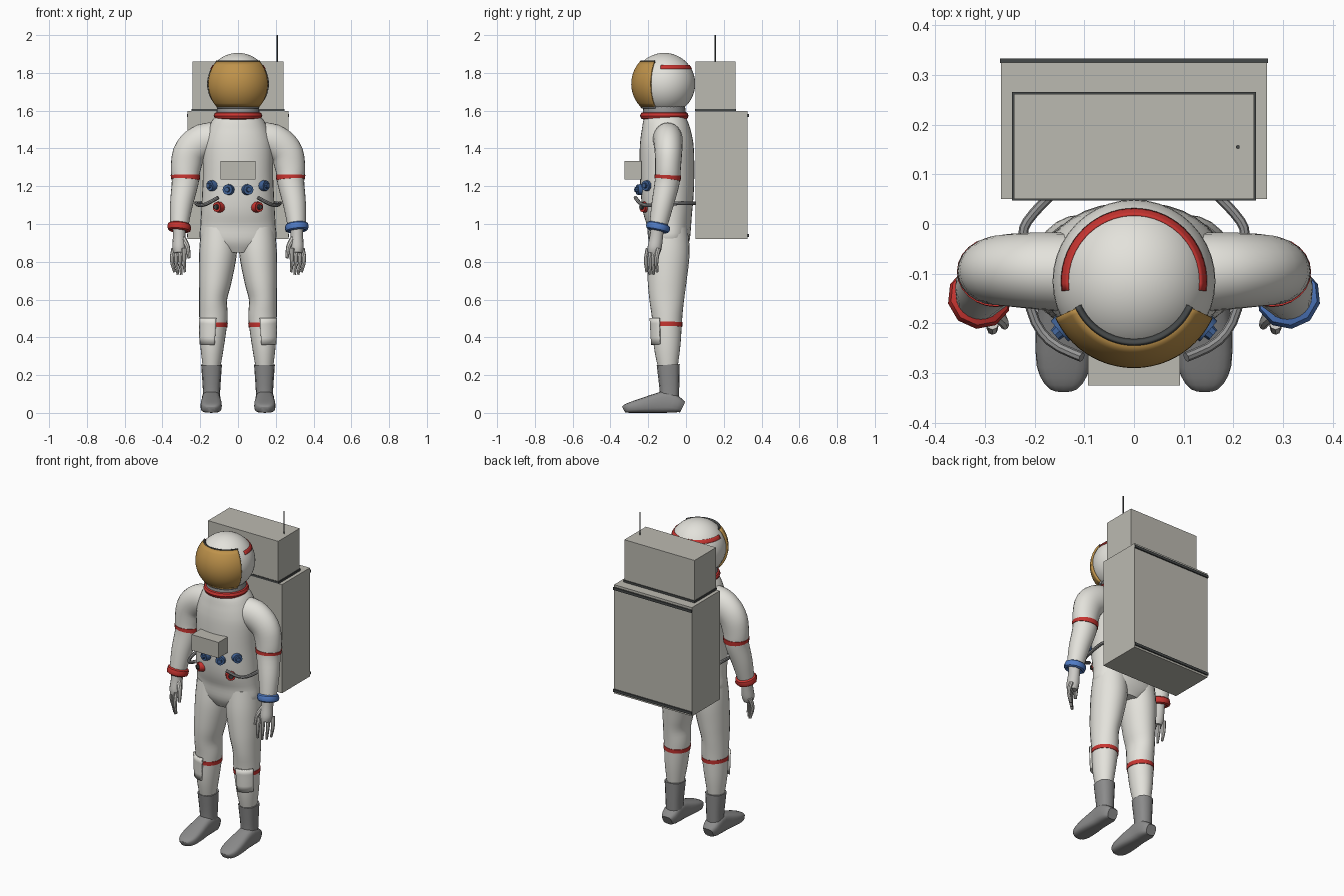
import bpy, bmesh
from math import sin, cos, pi, radians, sqrt, copysign
from mathutils import Vector, Matrix

cube = bpy.data.objects.get("Cube")
if cube:
    bpy.data.objects.remove(cube, do_unlink=True)


def material(name, r, g, b):
    m = bpy.data.materials.new(name)
    m.use_nodes = True
    m.diffuse_color = (r, g, b, 1)
    m.node_tree.nodes["Principled BSDF"].inputs["Base Color"].default_value = (r, g, b, 1)
    return m


SUIT = material("suit white", 0.77, 0.76, 0.71)
PACK = material("pack grey", 0.5, 0.49, 0.44)
GOLD = material("visor gold", 0.52, 0.29, 0.07)
RED = material("stripe red", 0.58, 0.035, 0.03)
BLUE = material("cuff blue", 0.08, 0.2, 0.56)
DIAL = material("dial blue", 0.05, 0.12, 0.3)
BOOT = material("boot grey", 0.26, 0.26, 0.26)
METAL = material("hose grey", 0.3, 0.3, 0.3)
TRIM = material("trim dark", 0.06, 0.065, 0.065)
GLOVE = material("glove grey", 0.6, 0.59, 0.56)


def finish(name, bm, mat, smooth=True):
    bmesh.ops.recalc_face_normals(bm, faces=bm.faces)
    me = bpy.data.meshes.new(name)
    bm.to_mesh(me)
    bm.free()
    me.materials.append(mat)
    if smooth:
        me.shade_smooth()
        me.set_sharp_from_angle(angle=radians(38))
    ob = bpy.data.objects.new(name, me)
    bpy.context.collection.objects.link(ob)
    return ob


def box(name, mat, x, y, z):
    bm = bmesh.new()
    size = [b - a for a, b in (x, y, z)]
    mid = [(a + b) / 2 for a, b in (x, y, z)]
    bmesh.ops.create_cube(bm, matrix=Matrix.Translation(mid) @ Matrix.Diagonal((*size, 1)))
    return finish(name, bm, mat, False)


def spline(pts, t):
    """Catmull-Rom sample of control rings at index t."""
    i = min(int(t), len(pts) - 2)
    f = t - i
    a, b, c, d = (pts[max(0, min(k, len(pts) - 1))] for k in range(i - 1, i + 3))
    return [(2 * q + (r - p) * f + (2 * p - 5 * q + 4 * r - s) * f * f
             + (3 * q - p - 3 * r + s) * f ** 3) / 2 for p, q, r, s in zip(a, b, c, d)]


def loft(name, mat, pts, t0=0, t1=None, grow=0, arc=None, hint=(0, 1, 0), power=2, sides=24, steps=4):
    """Skin through rings (x, y, z, half width, half depth); arc gives an open shell."""
    t1 = len(pts) - 1 if t1 is None else t1
    n = max(2, round((t1 - t0) * steps))
    bm, rings = bmesh.new(), []
    a0, a1 = arc or (0, 2 * pi)
    for k in range(n + 1):
        t = t0 + (t1 - t0) * k / n
        x, y, z, rx, ry = spline(pts, t)
        ahead = Vector(spline(pts, min(t + 0.05, len(pts) - 1))[:3])
        behind = Vector(spline(pts, max(t - 0.05, 0))[:3])
        tan = (ahead - behind).normalized()
        u = Vector(hint).cross(tan).normalized()
        v = tan.cross(u)
        ring = []
        for j in range(sides + bool(arc)):
            a = a0 + (a1 - a0) * j / sides
            c, s = (copysign(abs(w) ** (2 / power), w) for w in (cos(a), sin(a)))
            ring.append(bm.verts.new(Vector((x, y, z)) + u * c * (rx + grow) + v * s * (ry + grow)))
        rings.append(ring)
    for p, q in zip(rings, rings[1:]):
        for j in range(sides):
            k = (j + 1) % len(p)
            bm.faces.new((p[j], p[k], q[k], q[j]))
    if not arc:
        bm.faces.new(rings[0])
        bm.faces.new(rings[-1])
    ob = finish(name, bm, mat)
    if arc:
        ob.modifiers.new("thickness", "SOLIDIFY").thickness = 0.012
        ob.modifiers["thickness"].offset = 0
    return ob


def ring(name, mat, centre, axis, major, minor, height, seg=32, sides=8):
    """Torus with an oval section around an axis."""
    rot = Vector(axis).to_track_quat("Z", "Y").to_matrix().to_4x4()
    bm = bmesh.new()
    loops = []
    for i in range(seg):
        a = 2 * pi * i / seg
        loops.append([bm.verts.new(Vector(centre) + rot @ Vector((
            (major + minor * cos(b)) * cos(a), (major + minor * cos(b)) * sin(a), height * sin(b))))
            for b in (2 * pi * j / sides for j in range(sides))])
    for i in range(seg):
        p, q = loops[i], loops[(i + 1) % seg]
        for j in range(sides):
            k = (j + 1) % sides
            bm.faces.new((p[j], p[k], q[k], q[j]))
    return finish(name, bm, mat)


def cylinder(name, mat, centre, axis, r1, r2, depth, sides=12):
    bm = bmesh.new()
    rot = Vector(axis).to_track_quat("Z", "Y").to_matrix().to_4x4()
    bmesh.ops.create_cone(bm, cap_ends=True, segments=sides, radius1=r1, radius2=r2, depth=depth,
                          matrix=Matrix.Translation(centre) @ rot)
    return finish(name, bm, mat)


HEAD = Vector((0, -0.115, 1.742))


def dome_patch(name, mat, r, az0, az1, z0, z1, thick, cols=32, rows=12):
    """Part of a sphere around the head; azimuth 0 faces the front."""
    bm = bmesh.new()
    grid = []
    for i in range(rows + 1):
        z = z0 + (z1 - z0) * i / rows
        w = sqrt(r * r - z * z)
        angles = [radians(az0 + (az1 - az0) * j / cols) for j in range(cols + 1)]
        grid.append([bm.verts.new(HEAD + Vector((w * sin(a), -w * cos(a), z))) for a in angles])
    for p, q in zip(grid, grid[1:]):
        for j in range(cols):
            bm.faces.new((p[j], p[j + 1], q[j + 1], q[j]))
    ob = finish(name, bm, mat)
    ob.modifiers.new("thickness", "SOLIDIFY").thickness = thick
    ob.modifiers["thickness"].offset = 0


# Helmet, visor and neck
bm = bmesh.new()
bmesh.ops.create_uvsphere(bm, u_segments=40, v_segments=24, radius=0.164, matrix=Matrix.Translation(HEAD))
finish("helmet", bm, SUIT)
dome_patch("visor", GOLD, 0.169, -65, 65, -0.12, 0.115, 0.012)
dome_patch("visor_top_rim", TRIM, 0.169, -66, 66, 0.114, 0.119, 0.014, rows=2)
dome_patch("visor_lower_rim", METAL, 0.169, -66, 66, -0.126, -0.119, 0.014, rows=2)
dome_patch("helmet_stripe", RED, 0.1645, 82, 278, 0.078, 0.098, 0.005, rows=3)
cylinder("neck_base", METAL, (0, -0.115, 1.602), (0, 0, 1), 0.115, 0.11, 0.04, 32)
ring("neck_ring", RED, (0, -0.115, 1.573), (0, 0, 1), 0.107, 0.022, 0.021)

# Torso
loft("torso", SUIT, [
    (0, -0.09, 0.85, 0.09, 0.08), (0, -0.09, 0.91, 0.195, 0.108), (0, -0.09, 1.0, 0.198, 0.118),
    (0, -0.098, 1.1, 0.193, 0.135), (0, -0.1, 1.25, 0.186, 0.144), (0, -0.102, 1.4, 0.185, 0.143),
    (0, -0.106, 1.48, 0.168, 0.133), (0, -0.112, 1.54, 0.142, 0.118), (0, -0.115, 1.58, 0.11, 0.105)],
     sides=36, power=2.2)

# Backpack and chest unit
box("pack_lower", PACK, (-0.268, 0.268), (0.05, 0.325), (0.92, 1.597))
box("pack_seam", TRIM, (-0.246, 0.246), (0.047, 0.266), (1.597, 1.61))
box("pack_upper", PACK, (-0.242, 0.242), (0.05, 0.262), (1.61, 1.86))
for name, z in (("upper", 1.575), ("lower", 0.94)):
    box("pack_strip_" + name, TRIM, (-0.27, 0.27), (0.324, 0.333), (z - 0.008, z + 0.008))
cylinder("antenna", TRIM, (0.209, 0.155, 1.93), (0, 0, 1), 0.004, 0.004, 0.14, 8)
box("chest_unit", PACK, (-0.093, 0.093), (-0.325, -0.235), (1.235, 1.333))

for s, side in ((1, "left"), (-1, "right")):
    # Arm, stripe and cuff
    arm = [(s * x, y, z, a, b) for x, y, z, a, b in (
        (0.08, -0.1, 1.45, 0.085, 0.08), (0.18, -0.095, 1.44, 0.092, 0.078),
        (0.252, -0.093, 1.385, 0.088, 0.073), (0.276, -0.095, 1.3, 0.08, 0.068),
        (0.28, -0.1, 1.22, 0.071, 0.066), (0.3, -0.125, 1.1, 0.06, 0.058), (0.312, -0.15, 0.975, 0.046, 0.046))]
    loft(side + "_arm", SUIT, arm)
    loft(side + "_arm_stripe", RED, arm, 3.54, 3.84, 0.003)
    ring(side + "_cuff", BLUE if s > 0 else RED, (s * 0.311, -0.148, 0.983), (s * -0.1, 0.22, 1),
         0.05, 0.015, 0.022, 10, 8)

    # Glove with four fingers and a thumb
    loft(side + "_palm", GLOVE, [
        (s * 0.312, -0.15, 0.99, 0.034, 0.034), (s * 0.312, -0.157, 0.93, 0.033, 0.036),
        (s * 0.312, -0.166, 0.875, 0.036, 0.038), (s * 0.312, -0.172, 0.845, 0.028, 0.032)], sides=14)
    for i in range(4):
        f = i / 3
        x, y, drop = 0.285 + 0.055 * f, -0.2 + 0.055 * f, 0.015 * sin(pi * f)
        loft(f"{side}_finger_{i + 1}", GLOVE, [
            (s * x, y, 0.87, 0.013, 0.013), (s * (x + 0.01 * f), y - 0.012, 0.81, 0.011, 0.011),
            (s * (x - 0.004), y - 0.008, 0.745 - drop, 0.007, 0.007)], sides=8, steps=3)
    loft(side + "_thumb", GLOVE, [
        (s * 0.295, -0.165, 0.93, 0.016, 0.016), (s * 0.268, -0.19, 0.88, 0.013, 0.013),
        (s * 0.26, -0.205, 0.82, 0.008, 0.008)], sides=8, steps=3)

    # Leg, stripe and shin pocket
    leg = [(s * x, y, z, a, b) for x, y, z, a, b in (
        (0.14, -0.095, 0.22, 0.043, 0.048), (0.137, -0.1, 0.35, 0.062, 0.07), (0.13, -0.1, 0.5, 0.075, 0.08),
        (0.132, -0.102, 0.6, 0.074, 0.092), (0.121, -0.1, 0.7, 0.087, 0.103),
        (0.106, -0.092, 0.85, 0.1, 0.111), (0.1, -0.09, 0.98, 0.095, 0.1))]
    loft(side + "_leg", SUIT, leg)
    loft(side + "_leg_stripe", RED, leg, 1.69, 1.85, 0.003)
    front = -pi / 2
    loft(side + "_shin_pocket", SUIT, leg, 1.08, 2.02, 0.007, sides=10,
         arc=(front - s * radians(10), front + s * radians(62)))

    # Boot
    loft(side + "_boot_shaft", BOOT, [
        (s * 0.14, -0.09, 0.06, 0.046, 0.052), (s * 0.14, -0.088, 0.12, 0.046, 0.052),
        (s * 0.14, -0.094, 0.255, 0.055, 0.061)], sides=12, power=2.5)
    loft(side + "_boot_foot", BOOT, [(s * 0.142, y, h / 2, w, h / 2) for y, w, h in (
        (-0.018, 0.032, 0.06), (-0.045, 0.048, 0.085), (-0.1, 0.05, 0.115), (-0.15, 0.05, 0.105),
        (-0.22, 0.056, 0.082), (-0.285, 0.054, 0.06), (-0.318, 0.04, 0.046), (-0.33, 0.022, 0.034))],
         hint=(0, 0, 1), power=3.2, sides=20, steps=2)

    # Dials and hose
    for label, mat, x, y, z in (("outer_dial", DIAL, 0.135, -0.203, 1.203), ("inner_dial", DIAL, 0.05, -0.24, 1.182),
                                ("hose_port", RED, 0.1, -0.215, 1.09)):
        axis = Vector((s * x * 0.9, y + 0.1, 0)).normalized()
        at = Vector((s * x, y, z))
        cylinder(f"{side}_{label}", mat, at, axis, 0.031, 0.027, 0.04)
        cylinder(f"{side}_{label}_hub", TRIM if mat is RED else mat, at + axis * 0.025, axis, 0.015, 0.013, 0.014, 8)
    loft(side + "_hose", METAL, [(s * x, y, z, 0.01, 0.01) for x, y, z in (
        (0.105, -0.268, 1.14), (0.17, -0.235, 1.105), (0.208, -0.17, 1.1), (0.222, -0.04, 1.11),
        (0.215, 0.005, 1.11), (0.165, 0.06, 1.11))], hint=(0, 0, 1), sides=8, steps=3)
